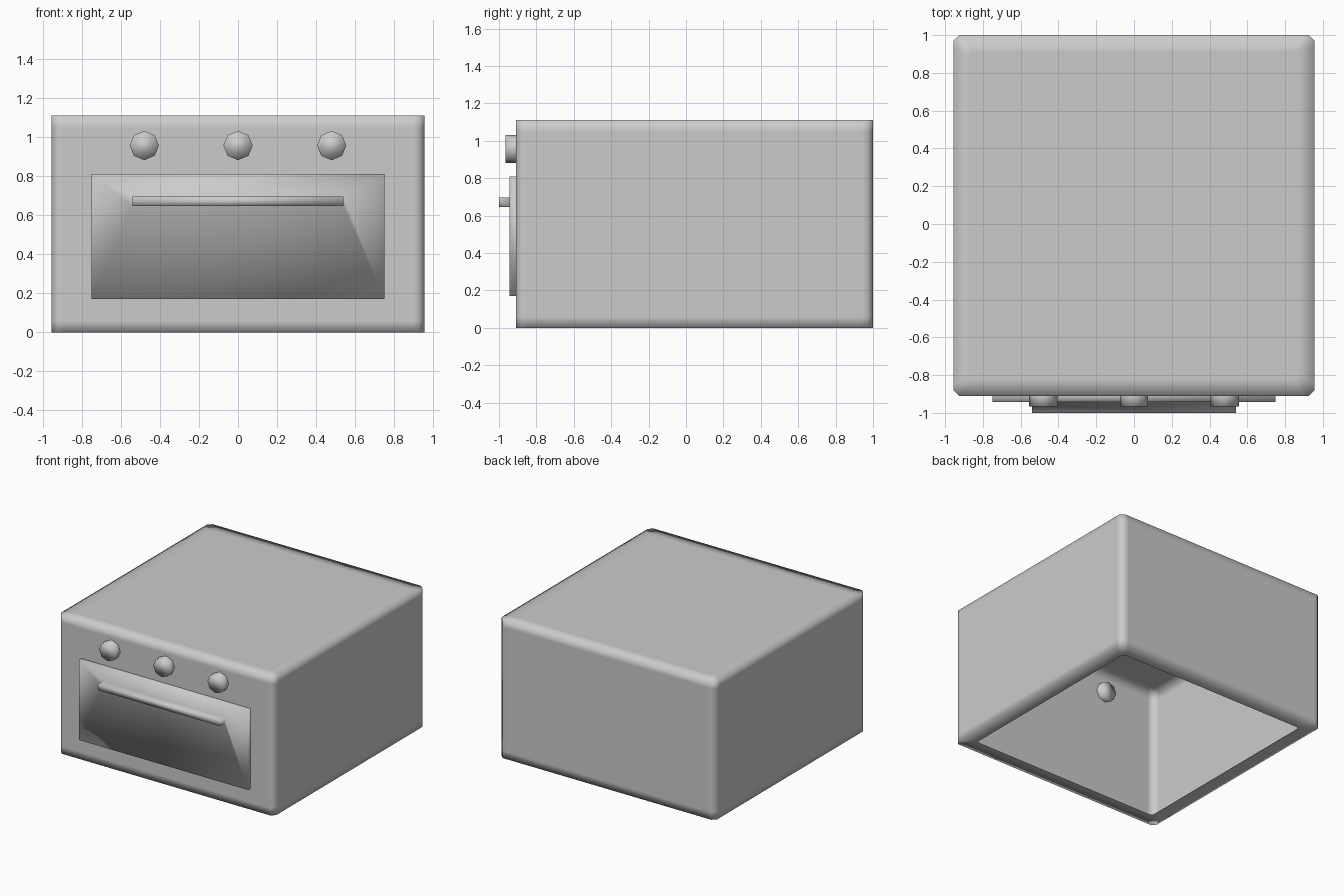
import bpy, math

if "Cube" in bpy.data.objects:
    bpy.data.objects.remove(bpy.data.objects["Cube"])


def loft(name, rings, cap_start=False, cap_end=True):
    """Join equal-length rings of points with quads, smooth shaded."""
    n = len(rings[0])
    verts = [p for ring in rings for p in ring]
    faces = []
    for k in range(len(rings) - 1):
        a, b = k * n, (k + 1) * n
        for i in range(n):
            j = (i + 1) % n
            faces.append((a + i, a + j, b + j, b + i))
    if cap_start:
        faces.append(tuple(reversed(range(n))))
    if cap_end:
        faces.append(tuple(range(len(verts) - n, len(verts))))
    mesh = bpy.data.meshes.new(name)
    mesh.from_pydata(verts, [], faces)
    mesh.polygons.foreach_set("use_smooth", [True] * len(faces))
    mesh.update()
    obj = bpy.data.objects.new(name, mesh)
    bpy.context.collection.objects.link(obj)
    return obj


def body_ring(z, inset=0.0, chamfer=0.03, support=0.06):
    """Chamfered square outline with support points beside each corner."""
    h, cy = 0.955 - inset, 0.045
    quarter = [(h, -h + support), (h, h - support), (h, h - chamfer), (h - chamfer, h)]
    quarter = [(h, -h + chamfer)] + quarter[:3]
    pts = []
    for k in range(4):
        for x, y in quarter:
            for _ in range(k):
                x, y = -y, x
            pts.append((x, y + cy, z))
    return pts


def rect(hx, z0, z1, y):
    """Upright rectangle facing the front."""
    return [(-hx, y, z0), (hx, y, z0), (hx, y, z1), (-hx, y, z1)]


def octagon(cx, cz, r, y):
    return [(cx + r * math.cos(i * math.pi / 4), y, cz + r * math.sin(i * math.pi / 4))
            for i in range(8)]


# Body: single-skin shell, with a rim around the open underside
loft("oven_body", [
    body_ring(0.0, 0.115, 0.015, 0.03),
    body_ring(0.0),
    body_ring(0.06),
    body_ring(1.05),
    body_ring(1.11),
    body_ring(1.11, 0.09, 0.015, 0.03),
])

# Door with its bar handle extruded from the front face
loft("door_with_handle", [
    rect(0.75, 0.17, 0.81, -0.91),
    rect(0.75, 0.17, 0.81, -0.943),
    rect(0.54, 0.647, 0.697, -0.943),
    rect(0.54, 0.647, 0.697, -1.0),
])

# Eight-sided knobs passing through the front wall
for label, x in (("left", -0.48), ("middle", 0.0), ("right", 0.48)):
    loft(f"knob_{label}", [octagon(x, 0.957, 0.075, y) for y in (-0.865, -0.966)],
         cap_start=True)
